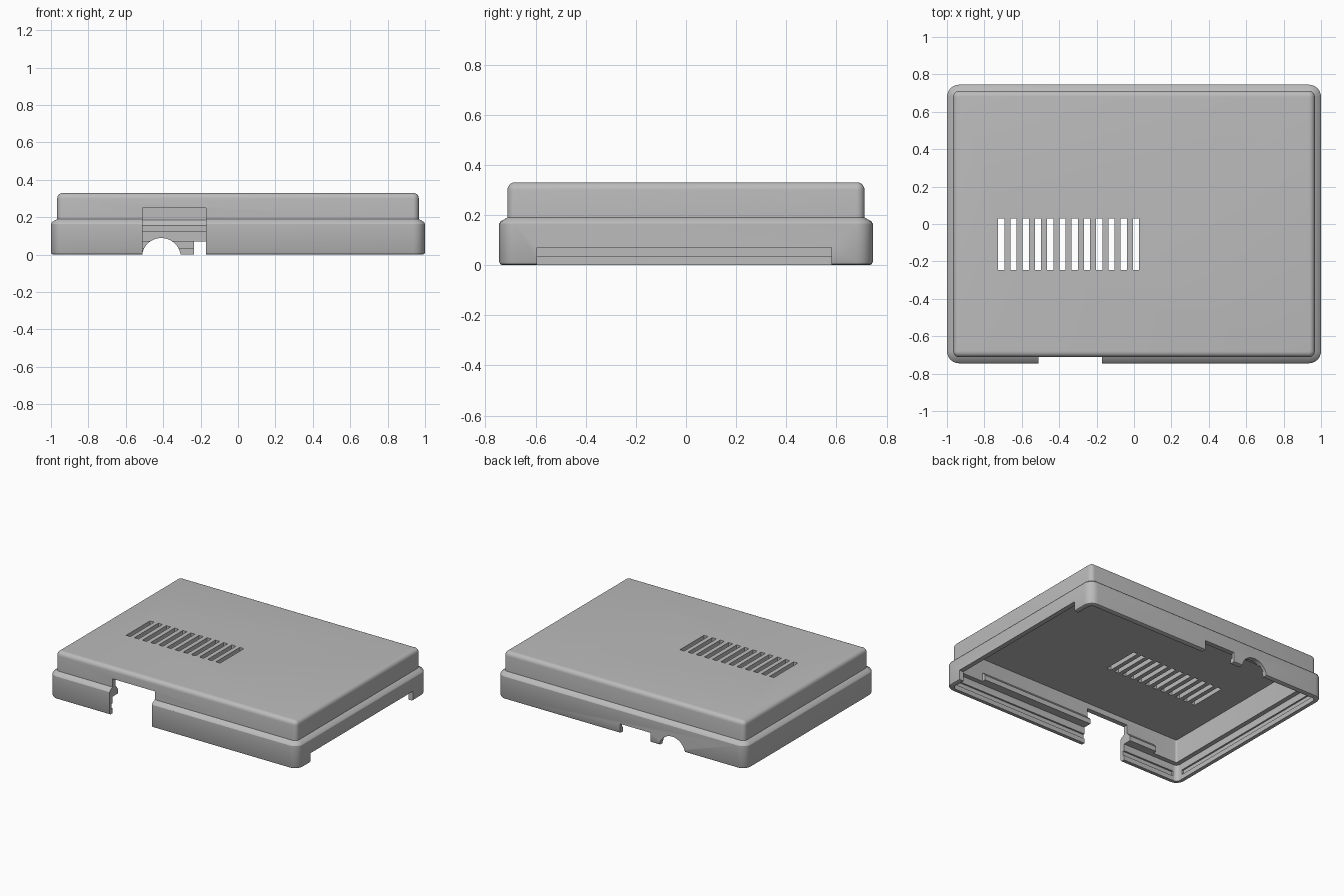
import bpy, bmesh, math

cube = bpy.data.objects.get("Cube")
if cube:
    bpy.data.objects.remove(cube, do_unlink=True)

HX, HY, R = 1.0, 0.745, 0.065      # outer half sizes and corner radius
WALL = 0.068                       # inset of the upper inner wall

grey = bpy.data.materials.new("case_grey")
grey.use_nodes = True
grey.diffuse_color = (0.5, 0.5, 0.5, 1)
grey.node_tree.nodes["Principled BSDF"].inputs["Base Color"].default_value = (0.5, 0.5, 0.5, 1)


def make(name, bm):
    bmesh.ops.recalc_face_normals(bm, faces=bm.faces)
    mesh = bpy.data.meshes.new(name)
    bm.to_mesh(mesh)
    bm.free()
    mesh.materials.append(grey)
    obj = bpy.data.objects.new(name, mesh)
    bpy.context.collection.objects.link(obj)
    return obj


def ring(bm, inset, z, steps=6):
    """Rounded rectangle of vertices, inset from the outer outline."""
    r = max(R - inset, 0.012)
    cx, cy = HX - inset - r, HY - inset - r
    verts = []
    for q, (sx, sy) in enumerate([(1, 1), (-1, 1), (-1, -1), (1, -1)]):
        for i in range(steps + 1):
            a = (q + i / steps) * math.pi / 2
            verts.append(bm.verts.new((sx * cx + r * math.cos(a), sy * cy + r * math.sin(a), z)))
    return verts


def box(bm, x0, x1, y0, y1, z0, z1):
    geom = bmesh.ops.create_cube(bm, size=1)["verts"]
    for v in geom:
        v.co = ((x0 + x1) / 2 + v.co.x * (x1 - x0),
                (y0 + y1) / 2 + v.co.y * (y1 - y0),
                (z0 + z1) / 2 + v.co.z * (z1 - z0))


# Shell: profile from the ceiling, down the inside, round the rim, up the outside
profile = [(WALL, 0.29), (WALL, 0.12), (0.035, 0.12), (0.035, 0.0), (0.012, 0.0),
           (0.004, 0.004), (0, 0.012), (0, 0.165), (0.006, 0.175), (0.033, 0.19)]
for i in range(6):
    a = i / 5 * math.pi / 2
    profile.append((0.063 - 0.03 * math.cos(a), 0.3 + 0.03 * math.sin(a)))
bm = bmesh.new()
rings = [ring(bm, *p) for p in profile]
for lower, upper in zip(rings, rings[1:]):
    n = len(lower)
    for i in range(n):
        j = (i + 1) % n
        bm.faces.new((lower[i], lower[j], upper[j], upper[i]))
bm.faces.new(rings[0])
bm.faces.new(rings[-1])
case = make("case_shell", bm)

cutters = []


def cutter(name, boxes):
    bm = bmesh.new()
    for b in boxes:
        box(bm, *b)
    cutters.append(make(name, bm))


# Vent slots in the roof
cutter("vent_slots", [(-0.727 + i * 0.0655, -0.693 + i * 0.0655, -0.245, 0.03, 0.25, 0.4)
                      for i in range(12)])
# Openings in the front, right side and back
cutter("wall_openings", [(-0.51, -0.17, -0.9, -0.6, -0.1, 0.25),
                         (0.9, 1.1, -0.595, 0.58, -0.1, 0.07),
                         (-0.235, 0.01, 0.6, 0.9, -0.1, 0.07)])
# Shallow snap grooves inside the skirt
cutter("snap_grooves", [(-0.93, 0.93, -0.722, -0.65, 0.035, 0.07),
                        (-0.93, 0.93, 0.65, 0.722, 0.035, 0.07),
                        (-0.977, -0.9, -0.66, 0.66, 0.035, 0.07)])
# Round cable opening in the back
bm = bmesh.new()
bmesh.ops.create_cone(bm, cap_ends=True, segments=48, radius1=0.104, radius2=0.104, depth=0.3)
for v in bm.verts:
    v.co = (v.co.x - 0.41, v.co.z + 0.75, v.co.y - 0.015)
cutters.append(make("cable_opening", bm))

for c in cutters:
    c.hide_render = True
    mod = case.modifiers.new(c.name, "BOOLEAN")
    mod.operation = "DIFFERENCE"
    mod.solver = "EXACT"
    mod.object = c
bpy.context.view_layer.update()
result = bpy.data.meshes.new_from_object(case.evaluated_get(bpy.context.evaluated_depsgraph_get()))
case.modifiers.clear()
case.data = result
for c in cutters:
    bpy.data.objects.remove(c, do_unlink=True)


# Ridges along the inside of the front and back walls
def ridge(name, x0, x1, side):
    bm = bmesh.new()
    wall, tip = HY - WALL + 0.004, HY - WALL - 0.028
    section = [(wall, 0.12), (tip, 0.12), (tip, 0.155), (wall, 0.19)]
    ends = [[bm.verts.new((x, side * y, z)) for y, z in section] for x in (x0, x1)]
    for i in range(4):
        j = (i + 1) % 4
        bm.faces.new((ends[0][i], ends[0][j], ends[1][j], ends[1][i]))
    for end in ends:
        bm.faces.new(end)
    make(name, bm)


ridge("front_ridge_short", -0.735, -0.51, -1)
ridge("front_ridge_long", -0.17, 0.735, -1)
ridge("back_ridge", -0.735, 0.735, 1)

# Smooth rounded corners, keep hard edges sharp
bpy.ops.object.select_all(action="DESELECT")
case.select_set(True)
bpy.context.view_layer.objects.active = case
bpy.ops.object.shade_smooth_by_angle(angle=math.radians(30))
